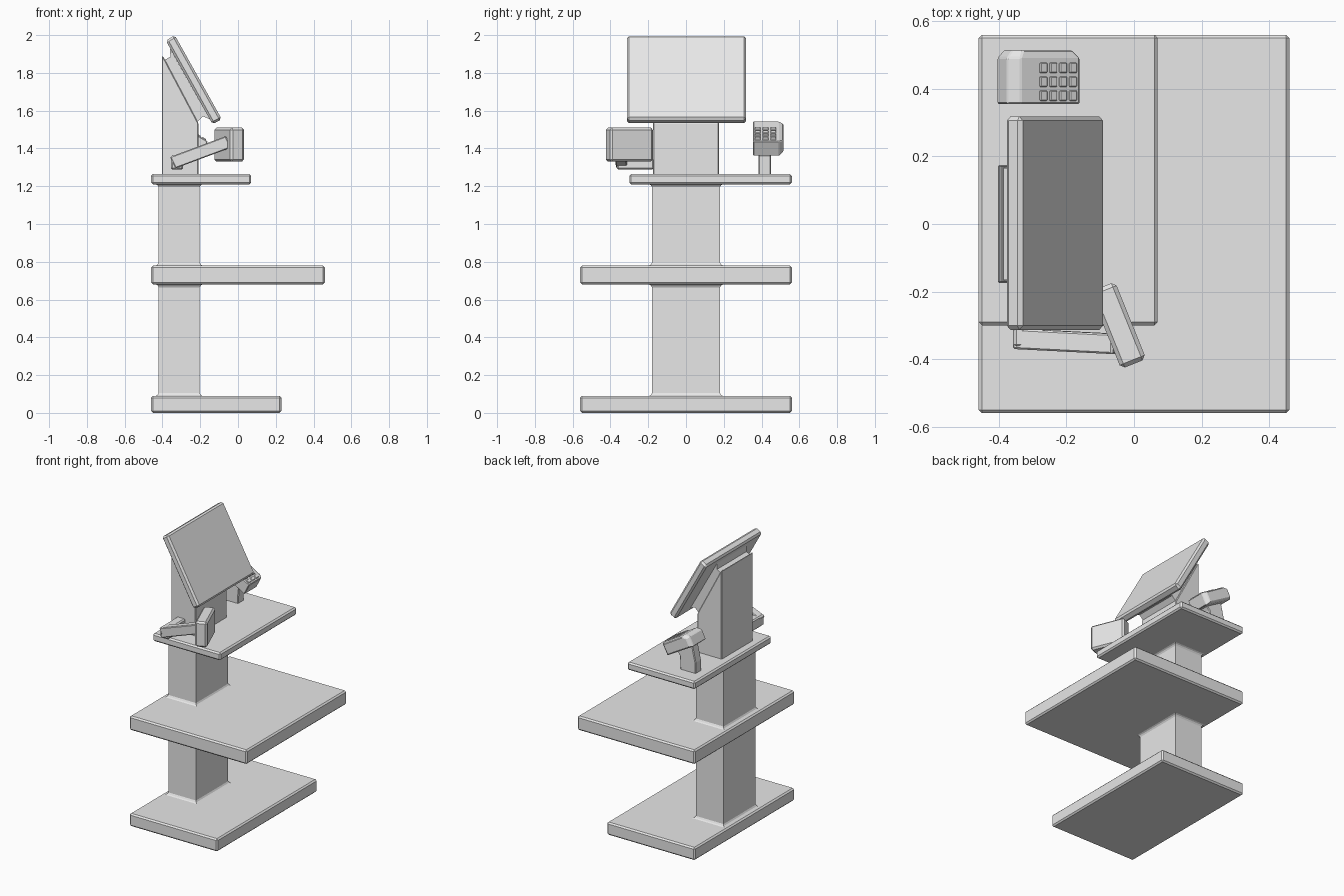
import bpy, bmesh
from math import radians
from mathutils import Vector, Matrix

cube = bpy.data.objects.get("Cube")
if cube:
    bpy.data.objects.remove(cube)

grey = bpy.data.materials.new("light grey")
grey.use_nodes = True
grey.diffuse_color = (0.8, 0.8, 0.8, 1)
grey.node_tree.nodes["Principled BSDF"].inputs["Base Color"].default_value = (0.8, 0.8, 0.8, 1)


def finish(name, bm, bevel=0.0, segments=1):
    """Turn a bmesh into an object with optional chamfered edges."""
    bmesh.ops.recalc_face_normals(bm, faces=bm.faces[:])
    mesh = bpy.data.meshes.new(name)
    bm.to_mesh(mesh)
    bm.free()
    mesh.materials.append(grey)
    obj = bpy.data.objects.new(name, mesh)
    bpy.context.collection.objects.link(obj)
    if bevel:
        mod = obj.modifiers.new("Bevel", "BEVEL")
        mod.width = bevel
        mod.segments = segments
        mod.limit_method = "ANGLE"
        mod.angle_limit = radians(25)
    return obj


def loft(name, rings, bevel=0.0):
    """Skin a list of closed point rings and cap both ends."""
    bm = bmesh.new()
    loops = [[bm.verts.new(p) for p in ring] for ring in rings]
    n = len(loops[0])
    for a, b in zip(loops, loops[1:]):
        for i in range(n):
            j = (i + 1) % n
            bm.faces.new((a[i], a[j], b[j], b[i]))
    bm.faces.new(loops[0])
    bm.faces.new(loops[-1])
    return finish(name, bm, bevel)


def rect(x0, x1, y0, y1, z):
    return [(x0, y0, z), (x1, y0, z), (x1, y1, z), (x0, y1, z)]


def box(name, x, y, z, bevel=0.0):
    return loft(name, [rect(*x, *y, h) for h in z], bevel)


def prism(name, profile, y0, y1, bevel=0.0):
    """Extrude an x-z profile along y."""
    return loft(name, [[(x, y, z) for x, z in profile] for y in (y0, y1)], bevel)


# Base and shelves
box("base", (-0.46, 0.23), (-0.56, 0.56), (0, 0.09), 0.01)
box("bagging_shelf", (-0.46, 0.46), (-0.56, 0.56), (0.68, 0.78), 0.01)
box("top_shelf", (-0.46, 0.07), (-0.30, 0.56), (1.21, 1.265), 0.01)


# Column sections, flared where they meet the shelves
def column(name, z0, z1):
    rings = []
    for z, flare in ((z0, 0.015), (z0 + 0.005, 0.006), (z0 + 0.015, 0),
                     (z1 - 0.015, 0), (z1 - 0.005, 0.006), (z1, 0.015)):
        rings.append(rect(-0.42 - flare, -0.203 + flare, -0.18 - flare, 0.18 + flare, z))
    return loft(name, rings)


column("lower_column", 0.09, 0.68)
column("middle_column", 0.78, 1.21)
prism("screen_column", [(-0.403, 1.26), (-0.403, 1.89), (-0.395, 1.885),
                        (-0.21, 1.535), (-0.21, 1.26)], -0.175, 0.175, 0.008)

# Tilted screen and its mount
prism("screen_mount", [(-0.39, 1.868), (-0.358, 1.885), (-0.36, 1.93), (-0.15, 1.555),
                       (-0.185, 1.57), (-0.215, 1.54)], -0.165, 0.165)
prism("screen", [(-0.382, 1.971), (-0.335, 2.0), (-0.086, 1.555), (-0.135, 1.528)],
      -0.313, 0.318, 0.012)

# Scanner arm: a bracket from the column, then a sloping bar
prism("arm_bracket", [(-0.355, 1.288), (-0.355, 1.365), (-0.29, 1.365), (-0.29, 1.288)],
      -0.365, -0.17, 0.008)
arm_start, arm_end = Vector((-0.345, -0.34, 1.325)), Vector((-0.05, -0.355, 1.435))
rings = []
for c in (arm_start, arm_end):
    rings.append([c + Vector((0.5 * h, w, -h)) * 0.03
                  for w, h in ((-1, -1), (1, -1), (1, 1), (-1, 1))])
loft("scanner_arm", rings, 0.005)

# Scanner turned toward the customer
bm = bmesh.new()
bmesh.ops.create_cube(bm, size=1)
bmesh.ops.scale(bm, vec=(0.08, 0.246, 0.18), verts=bm.verts[:])
scanner = finish("scanner", bm, 0.012)
scanner.matrix_world = Matrix.Translation((-0.047, -0.30, 1.42)) @ Matrix.Rotation(radians(22), 4, "Z")

# Keypad stand and head, with the head chamfered on its outer side
prism("keypad_stand", [(-0.39, 1.26), (-0.39, 1.34), (-0.36, 1.47), (-0.23, 1.40),
                       (-0.265, 1.36), (-0.27, 1.26)], 0.385, 0.45, 0.005)
head = [(-0.16, 1.437), (-0.335, 1.542), (-0.375, 1.54), (-0.405, 1.478), (-0.20, 1.36)]
centre = sum((Vector(p) for p in head), Vector((0, 0))) / len(head)
inner = [centre + (Vector(p) - centre) * 0.82 for p in head]
loft("keypad_head", [[(x, 0.355, z) for x, z in head],
                     [(x, 0.492, z) for x, z in head],
                     [(x, 0.515, z) for x, z in inner]], 0.004)

# Keys in four rows of three on the sloping face
top, bottom = Vector((-0.335, 0, 1.542)), Vector((-0.16, 0, 1.437))
down = (bottom - top).normalized()
normal = Vector((-down.z, 0, down.x))
bm = bmesh.new()
for row in range(4):
    for col in range(3):
        spot = bottom - down * (0.025 + 0.034 * row)
        spot.y = 0.38 + 0.041 * col
        geo = bmesh.ops.create_cube(bm, size=1)["verts"]
        frame = Matrix((down, Vector((0, 1, 0)), normal)).transposed().to_4x4()
        bmesh.ops.transform(bm, verts=geo, matrix=Matrix.Translation(spot) @ frame
                            @ Matrix.Diagonal((0.025, 0.031, 0.012, 1)))
finish("keypad_keys", bm, 0.003)
